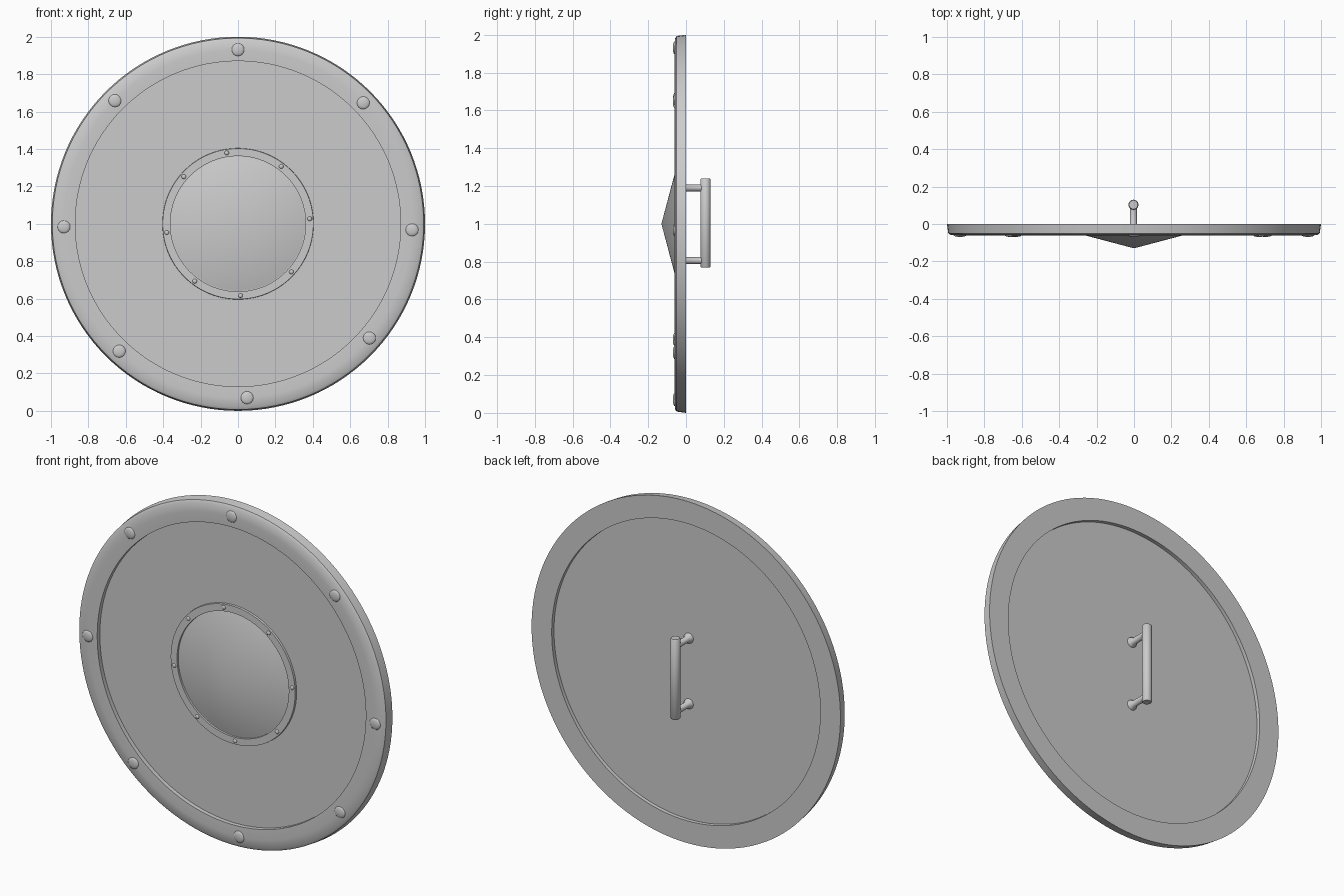
import bpy, bmesh, math
from mathutils import Matrix, Vector

cube = bpy.data.objects.get("Cube")
if cube:
    bpy.data.objects.remove(cube, do_unlink=True)

steel = bpy.data.materials.new("grey_steel")
steel.use_nodes = True
GREY = (0.6, 0.6, 0.6, 1)
steel.diffuse_color = GREY
steel.node_tree.nodes["Principled BSDF"].inputs["Base Color"].default_value = GREY


def lathe(name, profile, centre, segments=96, axis="Y", closed=False, sharp=40):
    """Spin (radius, height) points about an axis through centre."""
    bm = bmesh.new()
    verts = [bm.verts.new((r, 0, h)) for r, h in profile]
    ends = verts[1:] + verts[:1] if closed else verts[1:]
    edges = [bm.edges.new(pair) for pair in zip(verts, ends)]
    bmesh.ops.spin(bm, geom=verts + edges, cent=(0, 0, 0), axis=(0, 0, 1),
                   angle=math.tau, steps=segments, use_duplicate=False)
    bmesh.ops.remove_doubles(bm, verts=bm.verts, dist=1e-5)
    bmesh.ops.dissolve_degenerate(bm, edges=bm.edges, dist=1e-6)
    if axis == "Y":  # profile height becomes y
        bm.transform(Matrix.Rotation(-math.pi / 2, 4, "X"))
    bmesh.ops.recalc_face_normals(bm, faces=bm.faces)
    mesh = bpy.data.meshes.new(name)
    bm.to_mesh(mesh)
    bm.free()
    mesh.materials.append(steel)
    obj = bpy.data.objects.new(name, mesh)
    obj.location = centre
    bpy.context.collection.objects.link(obj)
    bpy.ops.object.select_all(action="DESELECT")
    obj.select_set(True)
    bpy.context.view_layer.objects.active = obj
    bpy.ops.object.shade_smooth_by_angle(angle=math.radians(sharp))
    return obj


MID = Vector((0, 0, 1))

# Round board, set back inside the rim on both sides
lathe("board", [(0, -0.035), (0.88, -0.035), (0.88, -0.022), (0, -0.022)], MID)

# Outer rim with a softened front edge
lathe("rim", [(0.87, 0), (1, 0), (0.993, -0.05), (0.98, -0.058),
              (0.93, -0.062), (0.87, -0.06)], MID, segments=128, closed=True)

# Central boss: shallow cone held by a flat collar
lathe("boss", [(0, -0.13), (0.37, -0.032), (0, -0.032)], MID)
lathe("boss_collar", [(0.362, -0.03), (0.405, -0.03), (0.403, -0.047),
                      (0.362, -0.047)], MID, closed=True)


# Domed rivets, spaced slightly unevenly as if set by hand
def rivets(name, ring, angles, radius, base, height):
    dome = [(0, base - height), (radius * 0.6, base - height * 0.85),
            (radius * 0.9, base - height * 0.4), (radius, base), (radius, -0.035)]
    for i, deg in enumerate(angles):
        a = math.radians(deg)
        offset = Vector((math.cos(a), 0, math.sin(a))) * ring
        lathe(f"{name}_{i + 1}", dome, MID + offset, segments=16, sharp=60)


rivets("rim_rivet", 0.931, (90, 44, -2, -41, -87, -133, 181, 135), 0.034, -0.061, 0.008)
rivets("collar_rivet", 0.384, (99, 53, 4, -42, -88, -127, 187, 139), 0.012, -0.047, 0.006)

# Rear grip: upright bar on two flared posts
lathe("grip_bar", [(0, -0.235), (0.023, -0.235), (0.027, -0.23), (0.027, 0.23),
                   (0.023, 0.235), (0, 0.235)], (-0.003, 0.103, 1.004),
      segments=24, axis="Z")
for side, z in (("upper", 1.19), ("lower", 0.806)):
    lathe(f"{side}_grip_post", [(0.03, -0.024), (0.028, -0.014), (0.018, 0),
                                (0.018, 0.1)], (-0.003, 0, z), segments=20, sharp=60)
